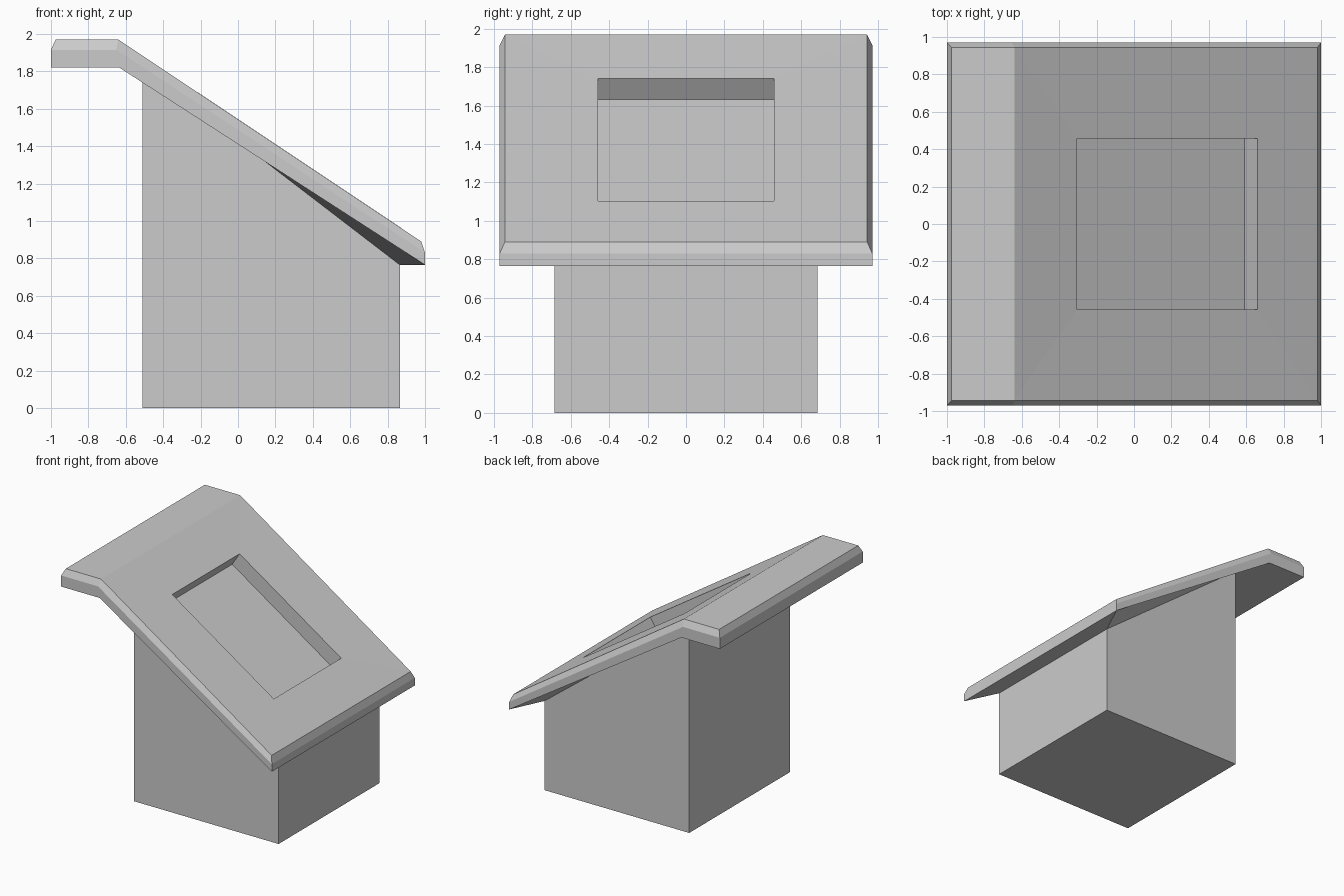
import bpy, bmesh

if "Cube" in bpy.data.objects:
    bpy.data.objects.remove(bpy.data.objects["Cube"])

bm = bmesh.new()


def pair(x, z, y):
    """Two mirrored vertices, front (-y) and back (+y)."""
    return [bm.verts.new((x, s * y, z)) for s in (-1, 1)]


def across(*pairs):
    """Faces spanning the width between successive mirrored pairs."""
    for a, b in zip(pairs, pairs[1:]):
        bm.faces.new((a[0], a[1], b[1], b[0]))


def sides(*pairs):
    """The same face on the front and the back side."""
    for s in (0, 1):
        bm.faces.new([p[s] for p in pairs])


# Pedestal block: foot and slanted upper outline
b0, b1 = pair(-0.51, 0, 0.685), pair(0.865, 0, 0.685)
t0, t1 = pair(-0.51, 1.82, 0.685), pair(0.865, 0.765, 0.685)
# Desk slab: lower rim, upper rim, chamfered top edge
u0, u1, u2 = [pair(x, z, 0.97) for x, z in ((-1, 1.82), (-0.635, 1.82), (1, 0.765))]
o0, o1, o2 = [pair(x, z, 0.97) for x, z in ((-1, 1.915), (-0.65, 1.915), (1, 0.83))]
i0, i1, i2 = [pair(x, z, 0.943) for x, z in ((-0.975, 1.97), (-0.64, 1.97), (0.98, 0.89))]
# Recess sunk square to the slope
r0, r1 = pair(-0.305, 1.742, 0.457), pair(0.66, 1.104, 0.457)
f0, f1 = pair(-0.375, 1.633, 0.457), pair(0.59, 0.995, 0.457)

# Pedestal walls and foot
across(t0, b0, b1, t1)
sides(b0, b1, t1, t0)
# Slab underside, high end, top, recess and low end
across(t0, u1, u0, o0, i0, i1, r0, f0, f1, r1, i2, o2, u2, t1)
sides(u1, u2, t0)
sides(t0, u2, t1)
# Slab edges, chamfers, top borders and recess walls
sides(u0, u1, o1, o0)
sides(u1, u2, o2, o1)
sides(o0, o1, i1, i0)
sides(o1, o2, i2, i1)
sides(i1, i2, r1, r0)
sides(r0, r1, f1, f0)

bmesh.ops.recalc_face_normals(bm, faces=bm.faces)
mesh = bpy.data.meshes.new("slanted_lectern")
bm.to_mesh(mesh)
bm.free()
bpy.context.collection.objects.link(bpy.data.objects.new("slanted_lectern", mesh))
